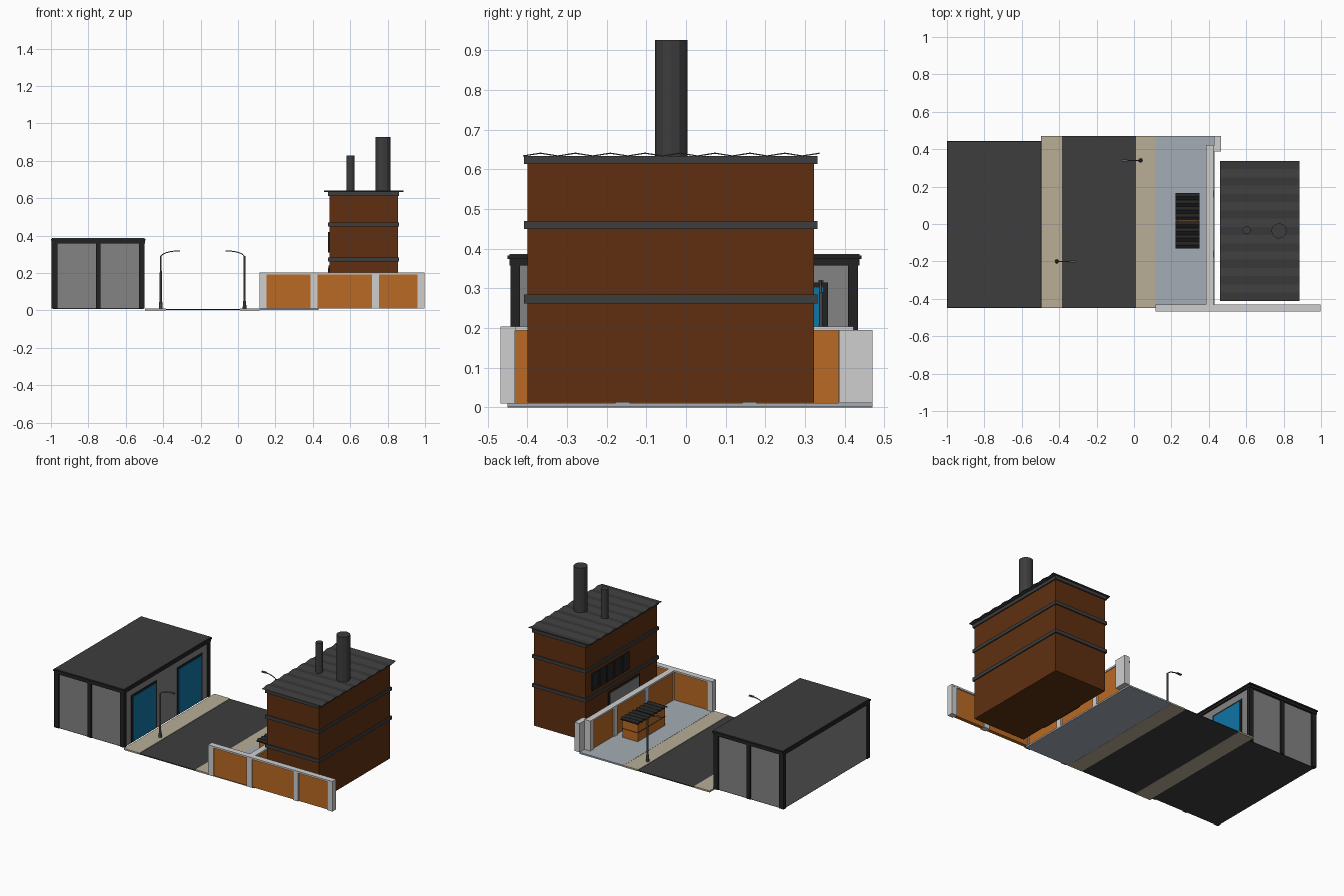
import bpy, bmesh, math

if "Cube" in bpy.data.objects:
    bpy.data.objects.remove(bpy.data.objects["Cube"])


def mat(name, hexcol):
    m = bpy.data.materials.new(name)
    c = [int(hexcol[i:i + 2], 16) / 255 for i in (0, 2, 4)]
    m.diffuse_color = [v / 12.92 if v <= 0.04045 else ((v + 0.055) / 1.055) ** 2.4 for v in c] + [1]
    m.use_nodes = True
    m.node_tree.nodes["Principled BSDF"].inputs["Base Color"].default_value = m.diffuse_color
    return m


BLACK = mat("black trim", "222222")
DARK = mat("dark grey", "3d3d3d")
GREY = mat("wall grey", "838383")
LIGHT = mat("light concrete", "cfcfcf")
ORANGE = mat("orange brick", "ba6a24")
BROWN = mat("brown brick", "5e2f10")
BEIGE = mat("beige pavement", "b8ae96")
YARD = mat("blue grey yard", "a4acb5")
BLUE = mat("blue door", "0f75a6")
STEEL = mat("lamp grey", "5c6066")


def finish(name, bm, m):
    bmesh.ops.recalc_face_normals(bm, faces=bm.faces)
    me = bpy.data.meshes.new(name)
    bm.to_mesh(me)
    bm.free()
    me.materials.append(m)
    ob = bpy.data.objects.new(name, me)
    bpy.context.collection.objects.link(ob)
    return ob


def box(name, x0, x1, y0, y1, z0, z1, m):
    bm = bmesh.new()
    bmesh.ops.create_cube(bm, size=1)
    for v in bm.verts:
        v.co = (x1 if v.co.x > 0 else x0, y1 if v.co.y > 0 else y0, z1 if v.co.z > 0 else z0)
    return finish(name, bm, m)


def cyl(name, x, y, z0, z1, r0, r1, sides, m):
    bm = bmesh.new()
    bmesh.ops.create_cone(bm, cap_ends=True, segments=sides, radius1=r0, radius2=r1, depth=z1 - z0)
    bmesh.ops.translate(bm, vec=(x, y, (z0 + z1) / 2), verts=bm.verts)
    return finish(name, bm, m)


def sheet(name, x0, x1, profile, t, m):
    """Extrude a (y, z) line along x, with thickness t."""
    bm = bmesh.new()
    loop = list(profile) + [(y, z - t) for y, z in reversed(profile)]
    f = bm.faces.new([bm.verts.new((x0, y, z)) for y, z in loop])
    r = bmesh.ops.extrude_face_region(bm, geom=[f])
    vs = [g for g in r["geom"] if isinstance(g, bmesh.types.BMVert)]
    bmesh.ops.translate(bm, vec=(x1 - x0, 0, 0), verts=vs)
    return finish(name, bm, m)


# street and yard
box("pavement_left", -0.497, -0.385, -0.45, 0.47, 0, 0.010, BEIGE)
box("road", -0.385, 0.012, -0.45, 0.47, 0.001, 0.007, DARK)
box("pavement_right", 0.012, 0.115, -0.45, 0.47, 0, 0.010, BEIGE)
box("yard_slab", 0.115, 0.43, -0.45, 0.47, 0.001, 0.011, YARD)

# garage building
box("garage_body", -0.99, -0.506, -0.434, 0.424, 0.012, 0.365, GREY)
box("garage_floor", -0.99, -0.506, -0.434, 0.424, 0.008, 0.012, DARK)
box("garage_cornice", -0.998, -0.498, -0.445, 0.437, 0.358, 0.374, BLACK)
box("garage_roof_edge", -1.0, -0.494, -0.45, 0.443, 0.374, 0.383, BLACK)
box("garage_roof", -0.995, -0.499, -0.445, 0.438, 0.383, 0.387, DARK)
for i, (a, b) in enumerate([(-0.998, -0.966), (-0.76, -0.734), (-0.53, -0.499)]):
    box(f"garage_front_post_{i}", a, b, -0.443, -0.418, 0.01, 0.36, BLACK)
    box(f"garage_back_post_{i}", a, b, 0.408, 0.433, 0.01, 0.36, BLACK)
for i, c in enumerate((-0.235, 0.23)):
    box(f"garage_door_frame_{i}", -0.507, -0.502, c - 0.128, c + 0.128, 0.012, 0.315, BLACK)
    box(f"garage_door_{i}", -0.504, -0.4995, c - 0.115, c + 0.115, 0.014, 0.302, BLUE)

# front boundary wall
box("front_wall_panels", 0.125, 0.99, -0.46, -0.438, 0.011, 0.195, ORANGE)
box("front_wall_cap", 0.115, 0.998, -0.468, -0.43, 0.193, 0.204, LIGHT)
for i, (a, b) in enumerate([(0.115, 0.152), (0.388, 0.425), (0.717, 0.755), (0.96, 0.998)]):
    box(f"front_wall_pillar_{i}", a, b, -0.467, -0.431, 0.01, 0.195, LIGHT)

# side boundary wall
box("side_wall_panels", 0.393, 0.419, -0.44, 0.41, 0.011, 0.195, ORANGE)
box("side_wall_cap", 0.385, 0.425, -0.44, 0.422, 0.193, 0.204, LIGHT)
for i, c in enumerate((-0.16, 0.16)):
    box(f"side_wall_pillar_{i}", 0.386, 0.428, c - 0.018, c + 0.018, 0.01, 0.195, LIGHT)
box("side_wall_end_pillar", 0.386, 0.43, 0.385, 0.421, 0.01, 0.195, LIGHT)
box("corner_pier", 0.428, 0.464, 0.387, 0.47, 0.011, 0.195, LIGHT)

# factory building
box("factory_body", 0.488, 0.855, -0.4, 0.323, 0.012, 0.625, BROWN)
for i, (a, b) in enumerate([(0.262, 0.284), (0.449, 0.47), (0.613, 0.634)]):
    box(f"factory_band_{i}", 0.48, 0.862, -0.409, 0.331, a, b, DARK)
step = 0.044
ridges = [(-0.411 + step * i, 0.642 if i % 2 else 0.635) for i in range(18)]
sheet("corrugated_roof", 0.46, 0.885, ridges, 0.003, DARK)
cyl("large_chimney", 0.775, -0.037, 0.62, 0.926, 0.041, 0.041, 12, DARK)
cyl("small_chimney", 0.602, -0.033, 0.62, 0.828, 0.022, 0.022, 12, DARK)
for i in range(5):
    y = -0.115 + i * 0.078
    box(f"factory_window_{i}", 0.482, 0.489, y, y + 0.068, 0.31, 0.42, BLACK)
box("factory_door_frame", 0.483, 0.489, -0.225, 0.095, 0.012, 0.24, BLACK)
box("factory_door", 0.4805, 0.486, -0.21, 0.08, 0.012, 0.228, GREY)

# storage bin with ridged lids
box("bin_body", 0.233, 0.343, -0.122, 0.157, 0.011, 0.125, ORANGE)
box("bin_seam", 0.231, 0.345, -0.124, 0.159, 0.066, 0.07, BROWN)
for k, y0 in enumerate((-0.13, 0.02)):
    lid = [(y0 + 0.0181 * i, 0.142 if i % 2 else 0.132) for i in range(9)]
    sheet(f"bin_lid_{k}", 0.223, 0.35, lid, 0.008, BLACK)

# street lamps
for i, (x, y, d) in enumerate([(-0.413, -0.2, 1), (0.035, 0.34, -1)]):
    cyl(f"lamp_base_{i}", x, y, 0.01, 0.05, 0.011, 0.008, 10, STEEL)
    cyl(f"lamp_pole_{i}", x, y, 0.05, 0.29, 0.006, 0.005, 8, STEEL)
    cu = bpy.data.curves.new(f"lamp_arm_{i}", "CURVE")
    cu.dimensions = "3D"
    cu.bevel_depth = 0.003
    cu.bevel_resolution = 1
    cu.use_fill_caps = True
    sp = cu.splines.new("POLY")
    sp.points.add(8)
    for k, p in enumerate(sp.points):
        a = k / 8 * math.pi / 2
        p.co = (x + d * 0.095 * (1 - math.cos(a)), y, 0.284 + 0.034 * math.sin(a), 1)
    cu.materials.append(STEEL)
    bpy.context.collection.objects.link(bpy.data.objects.new(f"lamp_arm_{i}", cu))
    xs = sorted((x + d * 0.07, x + d * 0.103))
    box(f"lamp_head_{i}", xs[0], xs[1], y - 0.006, y + 0.006, 0.314, 0.321, STEEL)
